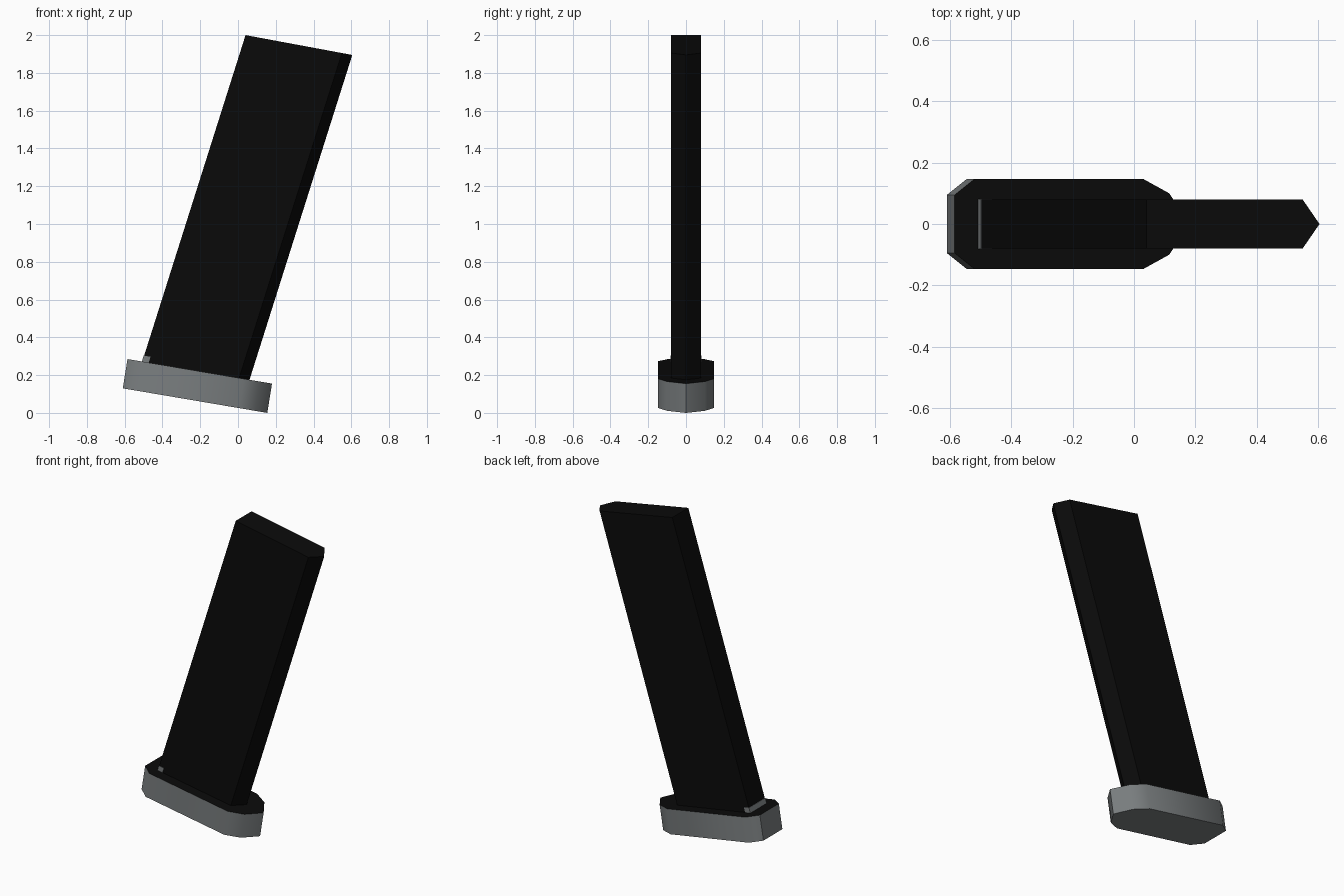
import bpy, bmesh, math
from mathutils import Vector

if "Cube" in bpy.data.objects:
    bpy.data.objects.remove(bpy.data.objects["Cube"])


def make_mat(name, col):
    m = bpy.data.materials.new(name)
    m.diffuse_color = (*col, 1)
    m.use_nodes = True
    m.node_tree.nodes["Principled BSDF"].inputs["Base Color"].default_value = m.diffuse_color
    return m


black = make_mat("matte black", (0.003, 0.003, 0.003))
grey = make_mat("steel grey", (0.19, 0.205, 0.21))


def slanted_prism(name, half, z_at, offset, mats, top_index=0):
    """Mirror a half outline over y, lay it on a sloped plane, extrude by offset."""
    outline = half + [(x, -y) for x, y in reversed(half) if y > 0]
    bm = bmesh.new()
    top = [bm.verts.new((x, y, z_at(x))) for x, y in outline]
    low = [bm.verts.new(v.co + Vector(offset)) for v in top]
    cap = bm.faces.new(top)
    cap.material_index = top_index
    bm.faces.new(low[::-1])
    n = len(top)
    for i in range(n):
        j = (i + 1) % n
        bm.faces.new((top[i], low[i], low[j], top[j]))
    bmesh.ops.recalc_face_normals(bm, faces=bm.faces)
    me = bpy.data.meshes.new(name)
    bm.to_mesh(me)
    bm.free()
    for m in mats:
        me.materials.append(m)
    ob = bpy.data.objects.new(name, me)
    bpy.context.collection.objects.link(ob)
    bpy.ops.object.select_all(action='DESELECT')
    ob.select_set(True)
    bpy.context.view_layer.objects.active = ob
    bpy.ops.object.shade_smooth_by_angle(angle=math.radians(50))
    return ob


def base_z(x):
    return 0.285 - 0.17 * (x + 0.585)


# Long leaning body: flat back, wedge-shaped front
slanted_prism("body", [(0.04, 0.08), (0.55, 0.08), (0.605, 0)],
              lambda x: 2.0 - 0.186 * (x - 0.04), (-0.56, 0, -1.77), [black])

# Foot plate: chamfered back, rounded-off pointed front, black upper face
slanted_prism("base_plate",
              [(-0.585, 0.095), (-0.52, 0.147), (0.03, 0.147), (0.115, 0.10), (0.18, 0)],
              base_z, (-0.025, 0, -0.155), [grey, black], top_index=1)

# Small grey mark wrapped around the back of the body, just above the plate
slanted_prism("back_mark", [(-0.499, 0.082), (-0.463, 0.082)],
              lambda x: base_z(x) + 0.033, (-0.012, 0, -0.038), [grey])
